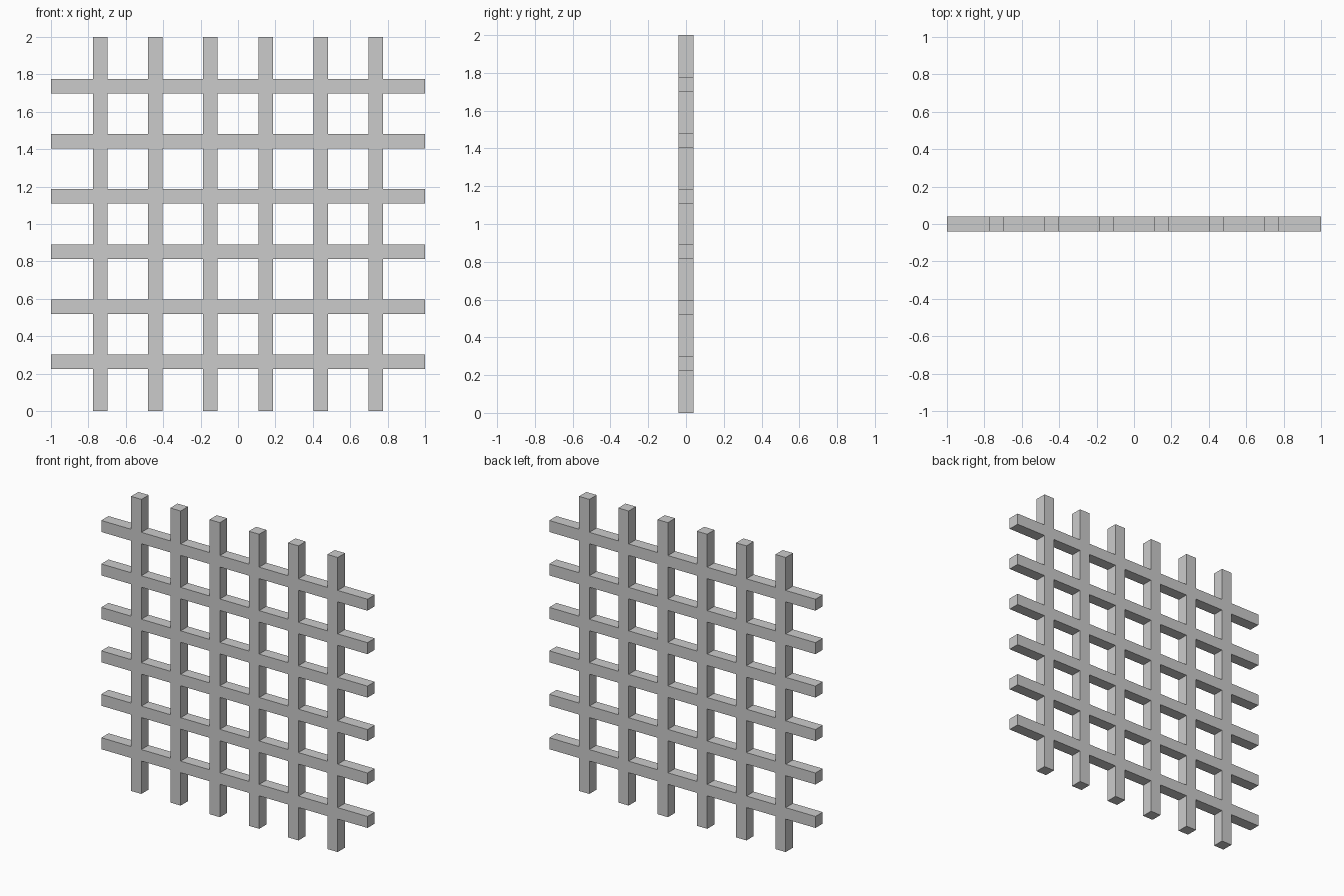
import bpy, bmesh

if "Cube" in bpy.data.objects:
    bpy.data.objects.remove(bpy.data.objects["Cube"])

BARS = 6        # bars in each direction
PITCH = 0.295   # spacing between bar centres
W = 0.078       # square bar section

# Grid lines: the two ends plus both edges of every bar
centres = [(i - (BARS - 1) / 2) * PITCH for i in range(BARS)]
lines = [-1.0] + [c + s * W / 2 for c in centres for s in (-1, 1)] + [1.0]

# Front outline: keep each cell lying in a vertical or horizontal bar (odd index)
bm = bmesh.new()
grid = {}


def vert(i, j):
    if (i, j) not in grid:
        grid[i, j] = bm.verts.new((lines[i], -W / 2, lines[j] + 1.0))
    return grid[i, j]


n = len(lines) - 1
for i in range(n):
    for j in range(n):
        if i % 2 or j % 2:
            bm.faces.new((vert(i, j), vert(i + 1, j), vert(i + 1, j + 1), vert(i, j + 1)))

# Extrude to the bar thickness so crossings are fused into one solid
ext = bmesh.ops.extrude_face_region(bm, geom=bm.faces[:], use_keep_orig=True)
moved = [g for g in ext["geom"] if isinstance(g, bmesh.types.BMVert)]
bmesh.ops.translate(bm, verts=moved, vec=(0, W, 0))
bmesh.ops.recalc_face_normals(bm, faces=bm.faces[:])

mesh = bpy.data.meshes.new("lattice_bars")
bm.to_mesh(mesh)
bm.free()
bpy.context.collection.objects.link(bpy.data.objects.new("lattice_bars", mesh))
